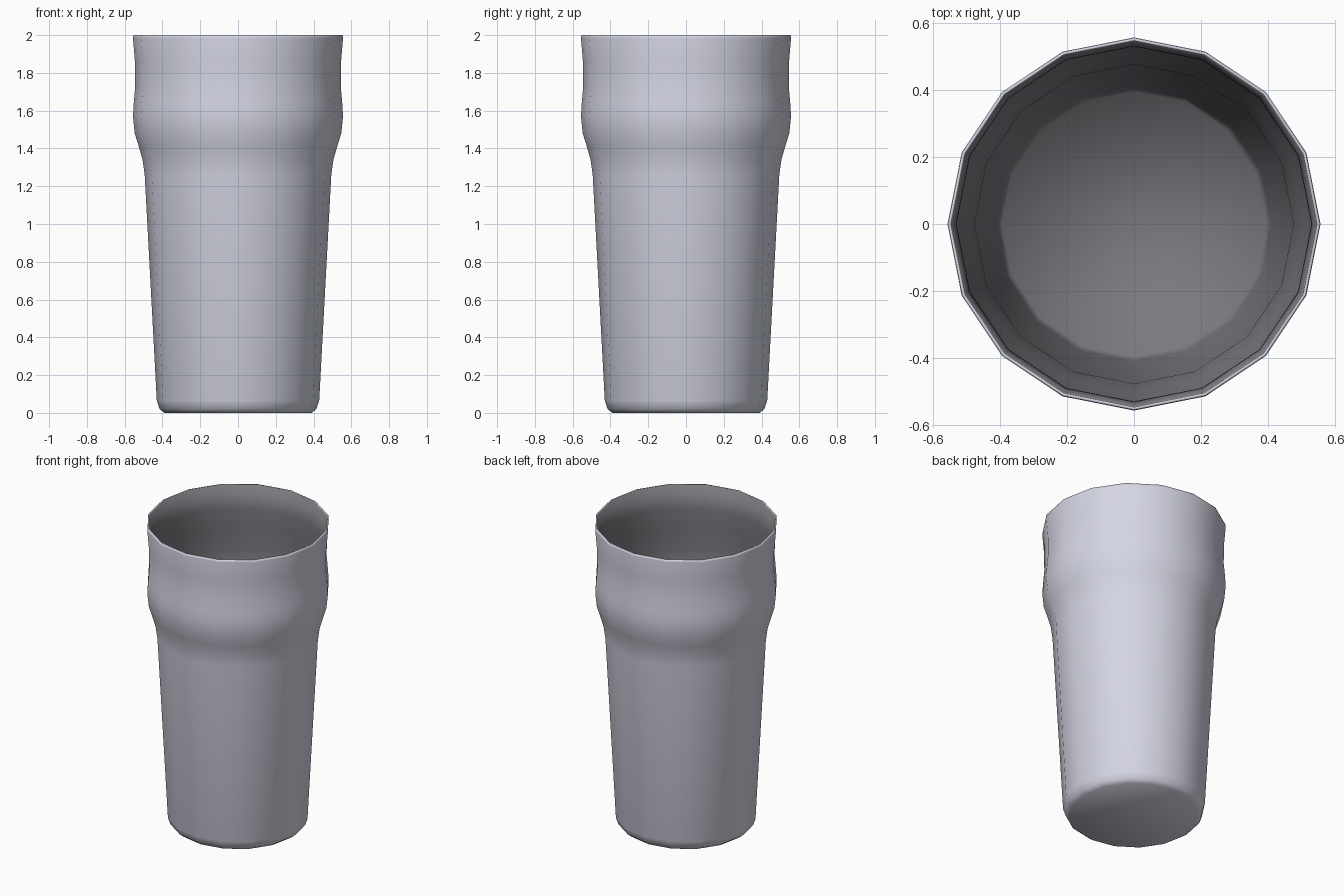
import bpy
import bmesh
from math import cos, sin, tau

cube = bpy.data.objects.get("Cube")
if cube:
    bpy.data.objects.remove(cube, do_unlink=True)

SIDES = 16


def make_material(name, rgb):
    mat = bpy.data.materials.new(name)
    mat.use_nodes = True
    mat.diffuse_color = (*rgb, 1)
    mat.node_tree.nodes["Principled BSDF"].inputs["Base Color"].default_value = (*rgb, 1)
    return mat


def lathe(bm, profile):
    """Spin (radius, height) points into rings; return rings and side faces."""
    rings = [[bm.verts.new((r * cos(tau * i / SIDES), r * sin(tau * i / SIDES), z))
              for i in range(SIDES)] for r, z in profile]
    bands = []
    for low, high in zip(rings, rings[1:]):
        bands.append([bm.faces.new((low[i], low[(i + 1) % SIDES],
                                    high[(i + 1) % SIDES], high[i]))
                      for i in range(SIDES)])
    return rings, bands


# Outer wall from base to rim, then the inner wall back down to the floor
outer = [(0.39, 0), (0.415, 0.02), (0.43, 0.065), (0.494, 1.26), (0.505, 1.34),
         (0.525, 1.41), (0.547, 1.48), (0.556, 1.57), (0.552, 1.64), (0.544, 1.73),
         (0.545, 1.85), (0.556, 1.985), (0.554, 2.0)]
inner = [(0.546, 2.0), (0.53, 1.85), (0.529, 1.73), (0.541, 1.57), (0.53, 1.48),
         (0.507, 1.41), (0.476, 1.26), (0.41, 0.09), (0.395, 0.05)]

bm = bmesh.new()
rings, bands = lathe(bm, outer + inner)
bm.faces.new(list(reversed(rings[0])))       # underside
floor = bm.faces.new(rings[-1])              # inside floor
for face in [f for band in bands[len(outer):] for f in band] + [floor]:
    face.material_index = 1
for face in bm.faces:
    face.smooth = True

mesh = bpy.data.meshes.new("drinking_glass")
bm.to_mesh(mesh)
bm.free()
mesh.materials.append(make_material("pale_blue_grey", (0.66, 0.67, 0.77)))
mesh.materials.append(make_material("dark_grey_inside", (0.19, 0.19, 0.21)))
glass = bpy.data.objects.new("drinking_glass", mesh)
bpy.context.collection.objects.link(glass)
